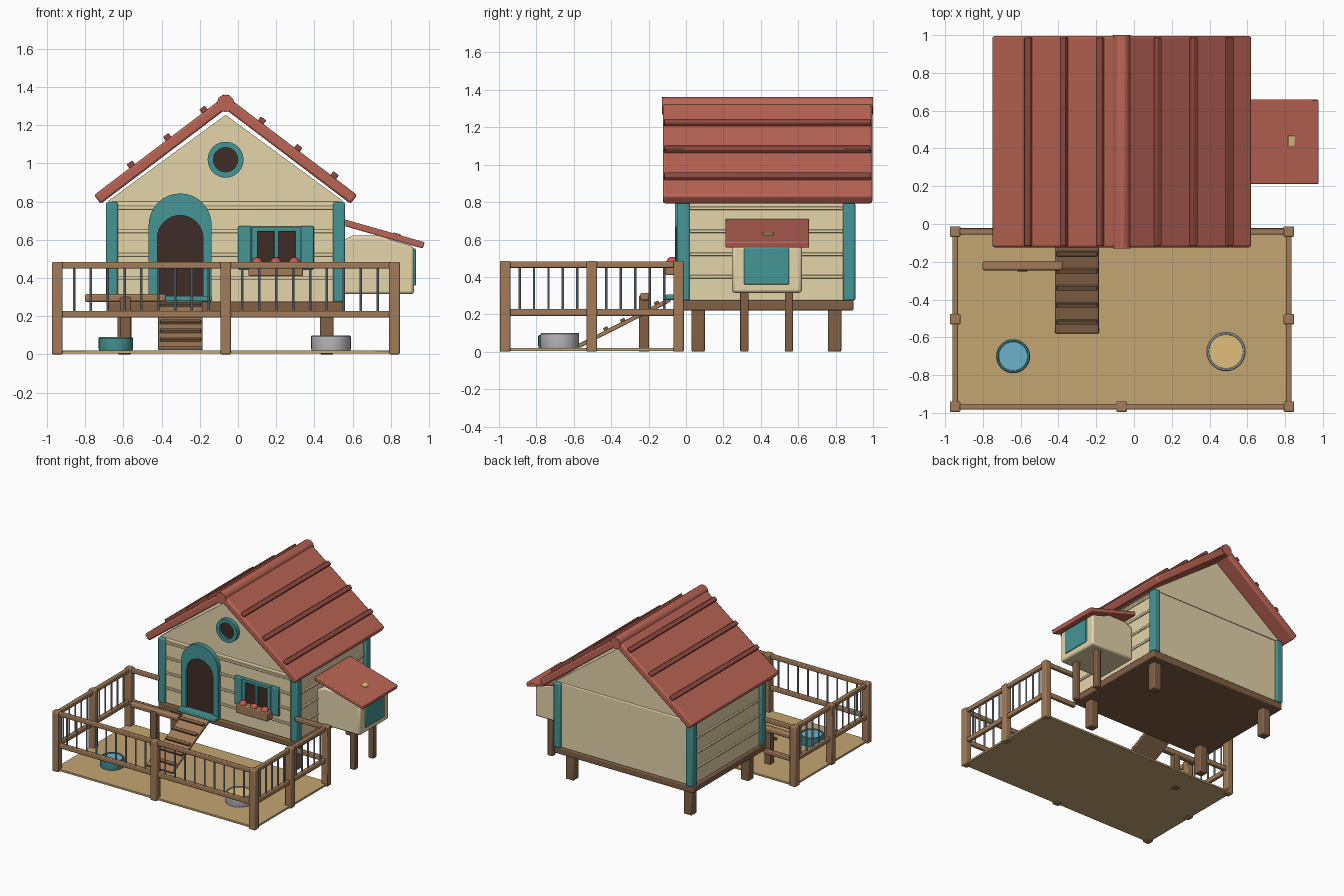
import bpy, bmesh, math
from mathutils import Vector

if "Cube" in bpy.data.objects:
    bpy.data.objects.remove(bpy.data.objects["Cube"])

CX = -0.065                      # house centre line
SLOPE = math.radians(37.1)


def mat(name, r, g, b):
    m = bpy.data.materials.new(name)
    m.diffuse_color = (r, g, b, 1)
    m.use_nodes = True
    m.node_tree.nodes["Principled BSDF"].inputs["Base Color"].default_value = m.diffuse_color
    return m


RED = mat("roof_red", .50, .13, .09)
DKRED = mat("batten_red", .28, .07, .05)
CREAM = mat("cream", .78, .66, .40)
TEAL = mat("teal", .06, .30, .30)
WOOD = mat("wood", .36, .20, .10)
DKWOOD = mat("dark_wood", .22, .12, .06)
DARK = mat("dark", .05, .025, .02)
SAND = mat("sand", .55, .38, .17)
STEEL = mat("steel", .30, .36, .42)
GREY = mat("grey", .50, .50, .52)
WATER = mat("water", .15, .45, .60)
GRAIN = mat("grain", .75, .52, .20)
FLOWER = mat("flower", .60, .10, .08)


def finish(name, bm, m, bevel=0, smooth=True):
    bmesh.ops.recalc_face_normals(bm, faces=bm.faces)
    me = bpy.data.meshes.new(name)
    bm.to_mesh(me)
    bm.free()
    ob = bpy.data.objects.new(name, me)
    bpy.context.collection.objects.link(ob)
    me.materials.append(m)
    if bevel:
        b = ob.modifiers.new("bevel", "BEVEL")
        b.width, b.segments, b.limit_method = bevel, 2, "ANGLE"
    if smooth:
        bpy.context.view_layer.objects.active = ob
        bpy.ops.object.select_all(action="DESELECT")
        ob.select_set(True)
        bpy.ops.object.shade_smooth_by_angle(angle=math.radians(35))
    return ob


def block(name, c, s, m, bevel=.006, rot=(0, 0, 0)):
    bm = bmesh.new()
    bmesh.ops.create_cube(bm, size=1)
    bmesh.ops.scale(bm, vec=s, verts=bm.verts)
    ob = finish(name, bm, m, bevel)
    ob.location, ob.rotation_euler = c, rot
    return ob


def box(name, x0, x1, y0, y1, z0, z1, m, bevel=.006):
    c = ((x0 + x1) / 2, (y0 + y1) / 2, (z0 + z1) / 2)
    return block(name, c, (x1 - x0, y1 - y0, z1 - z0), m, bevel)


def prism(name, pts, y0, y1, m, bevel=0):
    bm = bmesh.new()
    f = bm.faces.new([bm.verts.new((x, y0, z)) for x, z in pts])
    r = bmesh.ops.extrude_face_region(bm, geom=[f])
    vs = [v for v in r["geom"] if isinstance(v, bmesh.types.BMVert)]
    bmesh.ops.translate(bm, vec=(0, y1 - y0, 0), verts=vs)
    return finish(name, bm, m, bevel)


def frame(name, outer, inner, y0, y1, m, closed):
    bm = bmesh.new()
    rows = [[bm.verts.new((o[0], y0, o[1])), bm.verts.new((o[0], y1, o[1])),
             bm.verts.new((i[0], y1, i[1])), bm.verts.new((i[0], y0, i[1]))]
            for o, i in zip(outer, inner)]
    n = len(rows)
    for k in range(n if closed else n - 1):
        a, b = rows[k], rows[(k + 1) % n]
        for j in range(4):
            bm.faces.new((a[j], a[(j + 1) % 4], b[(j + 1) % 4], b[j]))
    if not closed:
        bm.faces.new(rows[0])
        bm.faces.new(rows[-1])
    return finish(name, bm, m)


def cyl(name, c, r, h, m, seg=8, rot=(0, 0, 0)):
    bm = bmesh.new()
    bmesh.ops.create_cone(bm, cap_ends=True, segments=seg, radius1=r, radius2=r, depth=h)
    ob = finish(name, bm, m)
    ob.location, ob.rotation_euler = c, rot
    return ob


def lathe(name, c, prof, m, seg=32):
    bm = bmesh.new()
    vs = [bm.verts.new((r, 0, z)) for r, z in prof]
    es = [bm.edges.new(p) for p in zip(vs, vs[1:])]
    bmesh.ops.spin(bm, geom=vs + es, cent=(0, 0, 0), axis=(0, 0, 1),
                   angle=2 * math.pi, steps=seg)
    bmesh.ops.remove_doubles(bm, verts=bm.verts, dist=1e-4)
    ob = finish(name, bm, m)
    ob.location = c
    return ob


def arch(cx, half, z0, zc, n=16):
    top = [(cx + half * math.cos(math.pi * k / n), zc + half * math.sin(math.pi * k / n))
           for k in range(n + 1)]
    return [(cx + half, z0)] + top + [(cx - half, z0)]


def circle(cx, cz, r, n=32):
    return [(cx + r * math.cos(2 * math.pi * k / n), cz + r * math.sin(2 * math.pi * k / n))
            for k in range(n)]


# House body, gable, platform, legs and corner posts
box("platform", -.69, .56, -.04, .895, .22, .275, DKWOOD, .008)
box("walls", -.67, .54, -.025, .885, .27, .80, CREAM, .01)
prism("gable", [(-.685, .80), (.555, .80), (CX, 1.255)], -.022, .882, CREAM)
for sx in (-1, 1):
    for y in (-.0125, .8725):
        block("corner_post", (CX + sx * .595, y, .535), (.062, .065, .525), TEAL, .01)
    for y in (.065, .795):
        block("house_leg", (CX + sx * .53, y, .115), (.072, .072, .23), DKWOOD, .008)
for z in (.40, .522, .645, .768):
    box("front_board", -.63, .50, -.036, -.02, z - .009, z + .009, CREAM, .004)
    box("left_board", -.68, -.665, .02, .84, z - .009, z + .009, CREAM, .004)
    box("right_board", .535, .55, .02, .84, z - .009, z + .009, CREAM, .004)

# Roof slabs, battens and ridge
for sx, dists in ((1, (.19, .38, .57)), (-1, (.115, .305, .495))):
    def on_roof(d, z0):
        return (CX + sx * d, .436, z0 - math.tan(SLOPE) * d)
    d0, d1 = -.03, .672
    block("roof_slab", on_roof((d0 + d1) / 2, 1.32),
          ((d1 - d0) / math.cos(SLOPE), 1.12, .058), RED, .012, (0, sx * SLOPE, 0))
    for d in dists:
        block("roof_batten", on_roof(d, 1.368), (.036, 1.105, .03), DKRED, .005,
              (0, sx * SLOPE, 0))
cyl("ridge", (CX, .436, 1.315), .046, 1.13, RED, 12, (math.pi / 2, 0, 0))

# Door and round window
frame("door_frame", arch(-.303, .165, .28, .678), arch(-.303, .12, .28, .608),
      -.06, -.02, TEAL, False)
prism("door_opening", arch(-.303, .125, .28, .608), -.042, -.02, DARK)
box("door_sill", -.47, -.135, -.11, -.03, .278, .305, TEAL)
frame("round_window_frame", circle(CX, 1.02, .094), circle(CX, 1.02, .064),
      -.055, -.015, TEAL, True)
prism("round_window_glass", circle(CX, 1.02, .068), -.036, -.015, DARK)

# Front window with shutters and flower box
box("window_glass", .09, .31, -.04, -.02, .46, .655, DARK, 0)
for x0, x1 in ((.07, .102), (.188, .212), (.298, .33)):
    box("window_upright", x0, x1, -.055, -.02, .45, .67, TEAL, .004)
for z in (.46, .657):
    box("window_crossbar", .07, .33, -.055, -.02, z - .013, z + .013, TEAL, .004)
for x in (.035, .363):
    box("shutter", x - .034, x + .034, -.052, -.02, .445, .672, TEAL, .006)
box("flower_box", .055, .34, -.11, -.04, .41, .48, WOOD)
for x in (.10, .198, .295):
    bm = bmesh.new()
    bmesh.ops.create_uvsphere(bm, u_segments=14, v_segments=8, radius=.03)
    finish("flower", bm, FLOWER).location = (x, -.075, .478)

# Nest box on the right side
nest = [(.535, .315), (.922, .315), (.922, .565), (.80, .60), (.76, .622), (.60, .622), (.535, .59)]
prism("nest_box", nest, .246, .62, CREAM, .015)
box("nest_door", .912, .932, .31, .552, .36, .555, TEAL)
block("nest_lid", (.757, .435, .633), (.45, .447, .034), RED, .006, (0, math.radians(16), 0))
block("lid_catch", (.832, .44, .627), (.038, .055, .015), GRAIN, .002, (0, math.radians(16), 0))
for y in (.312, .55):
    box("nest_leg", .80, .845, y - .022, y + .022, 0, .33, DKWOOD)

# Yard floor and fence
XL, XR, YF, YB = -.947, .82, -.967, -.04
box("yard_floor", -.96, .835, -.975, -.02, .004, .02, SAND, .002)
YM = (YF + YB) / 2
for x, y in ((XL, YF), (CX, YF), (XR, YF), (XL, YM), (XR, YM), (XL, YB), (XR, YB)):
    block("fence_post", (x, y, .2425), (.056, .056, .485), WOOD, .007)


def rails(a, b):
    a, b = Vector(a), Vector(b)
    d, c = b - a, (a + b) / 2
    for z, h in ((.466, .034), (.21, .036)):
        block("fence_rail", (c.x, c.y, z), (abs(d.x) + .03, abs(d.y) + .03, h), WOOD, .006)


def panel(a, b, n):
    rails(a, b)
    for k in range(1, n + 1):
        p = Vector(a).lerp(Vector(b), k / (n + 1))
        cyl("fence_rod", (p.x, p.y, .338), .0065, .25, STEEL)


panel((XL, YF), (CX, YF), 9)
panel((CX, YF), (XR, YF), 9)
for x in (XL, XR):
    panel((x, YF), (x, YM), 5)
    panel((x, YM), (x, YB), 5)
rails((XL, YB), (-.69, YB))
rails((.56, YB), (XR, YB))

# Ramp with rungs
top, bot = Vector((-.302, -.085, .278)), Vector((-.302, -.575, .03))
run = top - bot
tilt = math.atan2(run.z, run.y)
block("ramp", (top + bot) / 2, (.232, run.length, .022), WOOD, .004, (tilt, 0, 0))
for k in range(5):
    p = bot.lerp(top, .13 + k * .185) + Vector((0, -.008, .015))
    block("ramp_rung", p, (.215, .025, .018), DKWOOD, .003, (tilt, 0, 0))

# T-shaped perch
block("perch_post", (-.59, -.225, .15), (.055, .055, .30), DKWOOD)
block("perch_bar", (-.59, -.22, .295), (.425, .05, .04), WOOD, .01)

# Feeding bowls
for name, x, y, r, h, m, fill in (("water_bowl", -.64, -.70, .09, .09, TEAL, WATER),
                                  ("feed_bowl", .487, -.675, .104, .10, GREY, GRAIN)):
    lathe(name, (x, y, 0), [(0, .012), (r * .95, .012), (r, .03), (r, h - .006), (r - .005, h),
                            (r - .012, h), (r - .016, h - .02), (0, h - .02)], m)
    cyl(name + "_fill", (x, y, h - .015), r - .014, .016, fill, 32)
